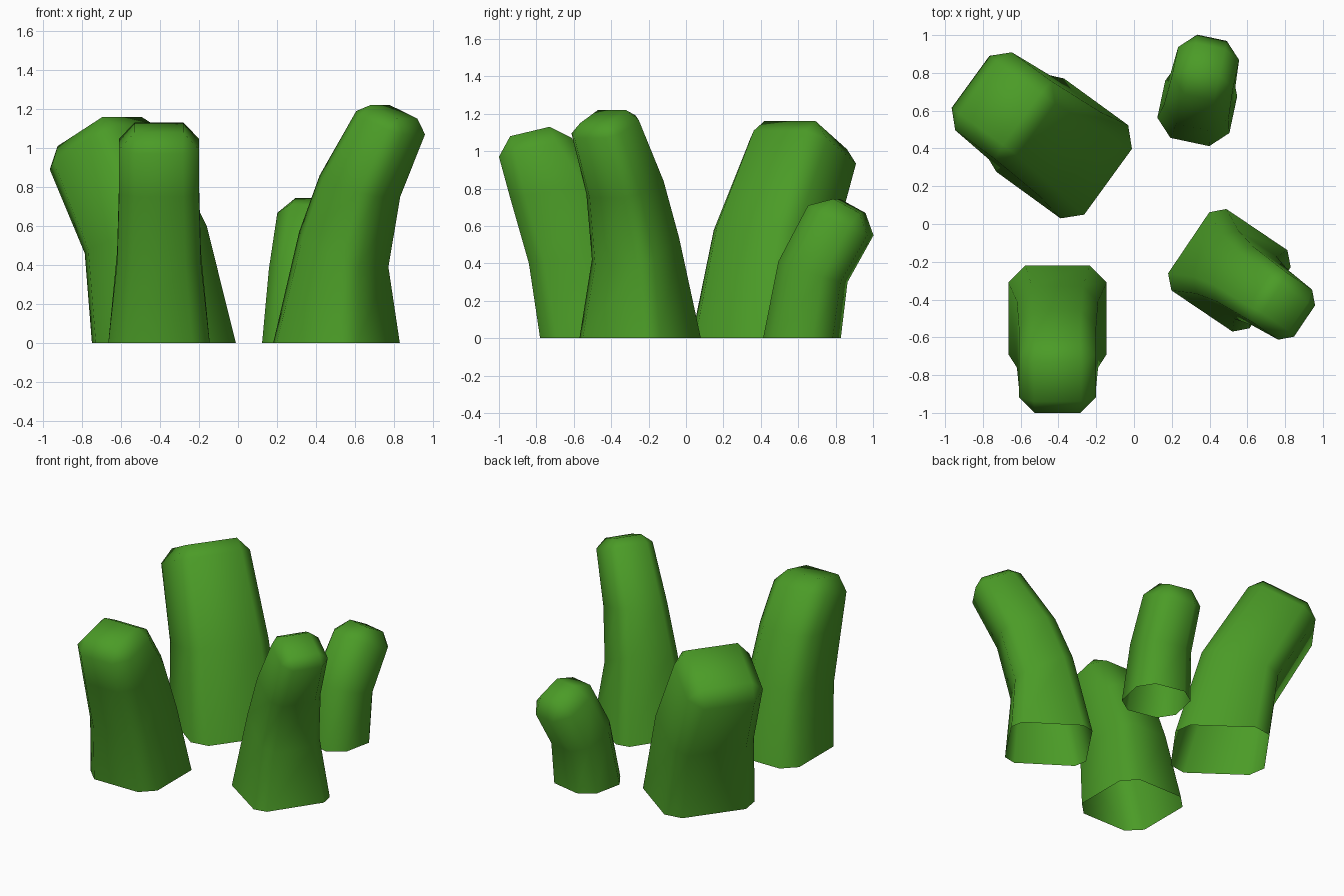
import bpy, bmesh
from math import cos, sin, radians

if "Cube" in bpy.data.objects:
    bpy.data.objects.remove(bpy.data.objects["Cube"])

green = bpy.data.materials.new("leaf green")
green.diffuse_color = (0.07, 0.33, 0.02, 1)
green.use_nodes = True
green.node_tree.nodes["Principled BSDF"].inputs["Base Color"].default_value = green.diffuse_color


def stump(name, cx, cy, angle, rings, cap):
    """Leaning bevelled column, open underneath.
    ring: outer u, outer z, inner u, inner z, half width, corner cut (u = lean direction)
    cap:  outer u, outer z, inner u, inner z, half width"""
    a = radians(angle)
    bm = bmesh.new()

    def vert(u, v, z):
        return bm.verts.new((cx + u * cos(a) - v * sin(a), cy + u * sin(a) + v * cos(a), z))

    # stacked eight-sided sections, each tilted along the lean
    loops = []
    for uo, zo, ui, zi, w, c in rings:
        t = c / (uo - ui)
        pts = [(0, c - w), (0, w - c), (t, w), (1 - t, w),
               (1, w - c), (1, c - w), (1 - t, -w), (t, -w)]
        loops.append([vert(uo + (ui - uo) * s, v, zo + (zi - zo) * s) for s, v in pts])
    for lo, hi in zip(loops, loops[1:]):
        for i in range(8):
            j = (i + 1) % 8
            bm.faces.new((lo[i], lo[j], hi[j], hi[i]))

    # bevelled top: four-sided cap, sloped edges and corner triangles
    uo, zo, ui, zi, w = cap
    top = [vert(uo, -w, zo), vert(uo, w, zo), vert(ui, w, zi), vert(ui, -w, zi)]
    bm.faces.new(top)
    ring = loops[-1]
    for i in range(8):
        j = (i + 1) % 8
        p, q = top[(i + 1) // 2 % 4], top[(j + 1) // 2 % 4]
        bm.faces.new((ring[i], ring[j], p) if p is q else (ring[i], ring[j], q, p))

    for f in bm.faces:
        f.smooth = True
    me = bpy.data.meshes.new(name)
    bm.to_mesh(me)
    bm.free()
    me.materials.append(green)
    ob = bpy.data.objects.new(name, me)
    bpy.context.collection.objects.link(ob)


# wide stalk, back left
stump("back_left_stalk", -0.38, 0.40, 144,
      [(0.30, 0, -0.30, 0, 0.305, 0.09),
       (0.36, 0.46, -0.13, 0.60, 0.275, 0.08),
       (0.60, 0.89, 0.17, 1.11, 0.255, 0.085)],
      (0.55, 1.01, 0.265, 1.16, 0.17))

# stalk leaning forwards, front left
stump("front_left_stalk", -0.405, -0.50, -90,
      [(0.28, 0, -0.28, 0, 0.26, 0.09),
       (0.34, 0.40, -0.17, 0.48, 0.215, 0.08),
       (0.44, 0.75, -0.04, 0.83, 0.205, 0.08),
       (0.50, 0.97, 0.11, 1.07, 0.205, 0.085)],
      (0.44, 1.08, 0.23, 1.13, 0.125))

# tallest stalk, front right
stump("front_right_stalk", 0.505, -0.245, -34,
      [(0.26, 0, -0.26, 0, 0.26, 0.065),
       (0.23, 0.39, -0.14, 0.57, 0.20, 0.065),
       (0.32, 0.75, -0.03, 0.86, 0.175, 0.065),
       (0.48, 1.07, 0.19, 1.19, 0.16, 0.06)],
      (0.44, 1.15, 0.27, 1.22, 0.09))

# shortest stalk, back right
stump("back_right_stalk", 0.335, 0.62, 78,
      [(0.19, 0, -0.19, 0, 0.195, 0.09),
       (0.23, 0.30, -0.11, 0.41, 0.175, 0.085),
       (0.374, 0.55, 0.05, 0.71, 0.165, 0.085)],
      (0.33, 0.67, 0.19, 0.745, 0.08))
